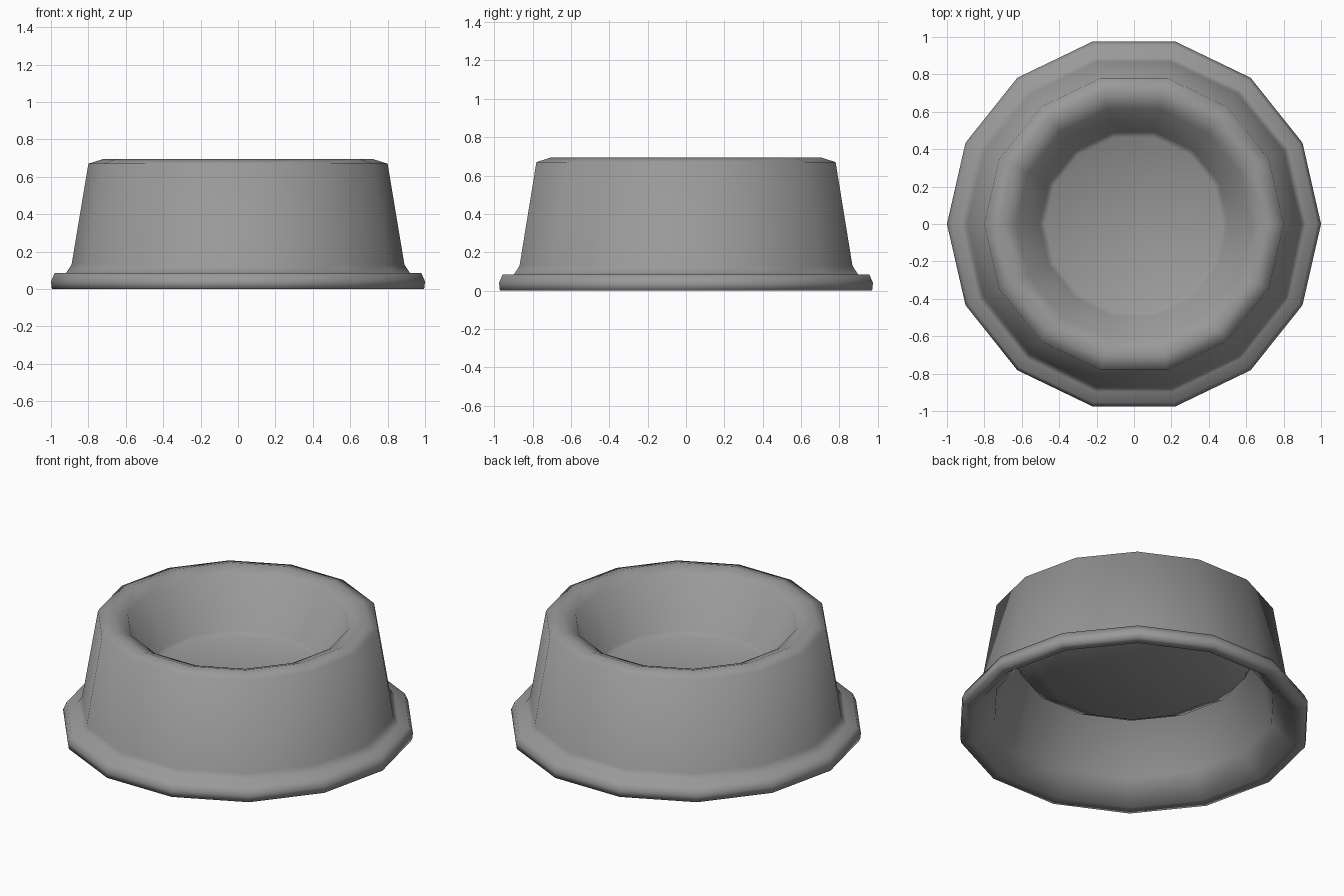
import bpy, bmesh, math

if "Cube" in bpy.data.objects:
    bpy.data.objects.remove(bpy.data.objects["Cube"])

SIDES = 14

# Closed cross-section (radius, height): underside centre -> outside -> rim -> bowl floor
profile = [
    (0.0, 0.32), (0.50, 0.325), (0.65, 0.405), (0.69, 0.51), (0.73, 0.51),  # hollow underside
    (0.80, 0.12), (0.93, 0.0),                                              # inner skirt
    (0.995, 0.0), (1.0, 0.04), (0.98, 0.085), (0.92, 0.085),                # foot flange
    (0.89, 0.13), (0.80, 0.67), (0.72, 0.695),                              # outer wall and rim
    (0.63, 0.66), (0.505, 0.37), (0.475, 0.35), (0.0, 0.35),                # bowl inside
]


def lathe(name, points, sides):
    bm = bmesh.new()
    rings = []
    for r, z in points:
        if r == 0:
            rings.append([bm.verts.new((0, 0, z))] * sides)
        else:
            rings.append([bm.verts.new((r * math.cos(2 * math.pi * i / sides),
                                        r * math.sin(2 * math.pi * i / sides), z))
                          for i in range(sides)])
    for a, b in zip(rings, rings[1:]):
        for i in range(sides):
            j = (i + 1) % sides
            corners = list(dict.fromkeys([a[i], a[j], b[j], b[i]]))
            bm.faces.new(corners)
    bmesh.ops.recalc_face_normals(bm, faces=bm.faces)
    mesh = bpy.data.meshes.new(name)
    bm.to_mesh(mesh)
    bm.free()
    ob = bpy.data.objects.new(name, mesh)
    bpy.context.collection.objects.link(ob)
    return ob


# Pet bowl body
bowl = lathe("pet_bowl", profile, SIDES)
grey = bpy.data.materials.new("plain grey")
grey.diffuse_color = (0.32, 0.32, 0.32, 1)
grey.use_nodes = True
grey.node_tree.nodes["Principled BSDF"].inputs["Base Color"].default_value = grey.diffuse_color
bowl.data.materials.append(grey)

bpy.context.view_layer.objects.active = bowl
bowl.select_set(True)
bpy.ops.object.shade_smooth_by_angle(angle=math.radians(85))
